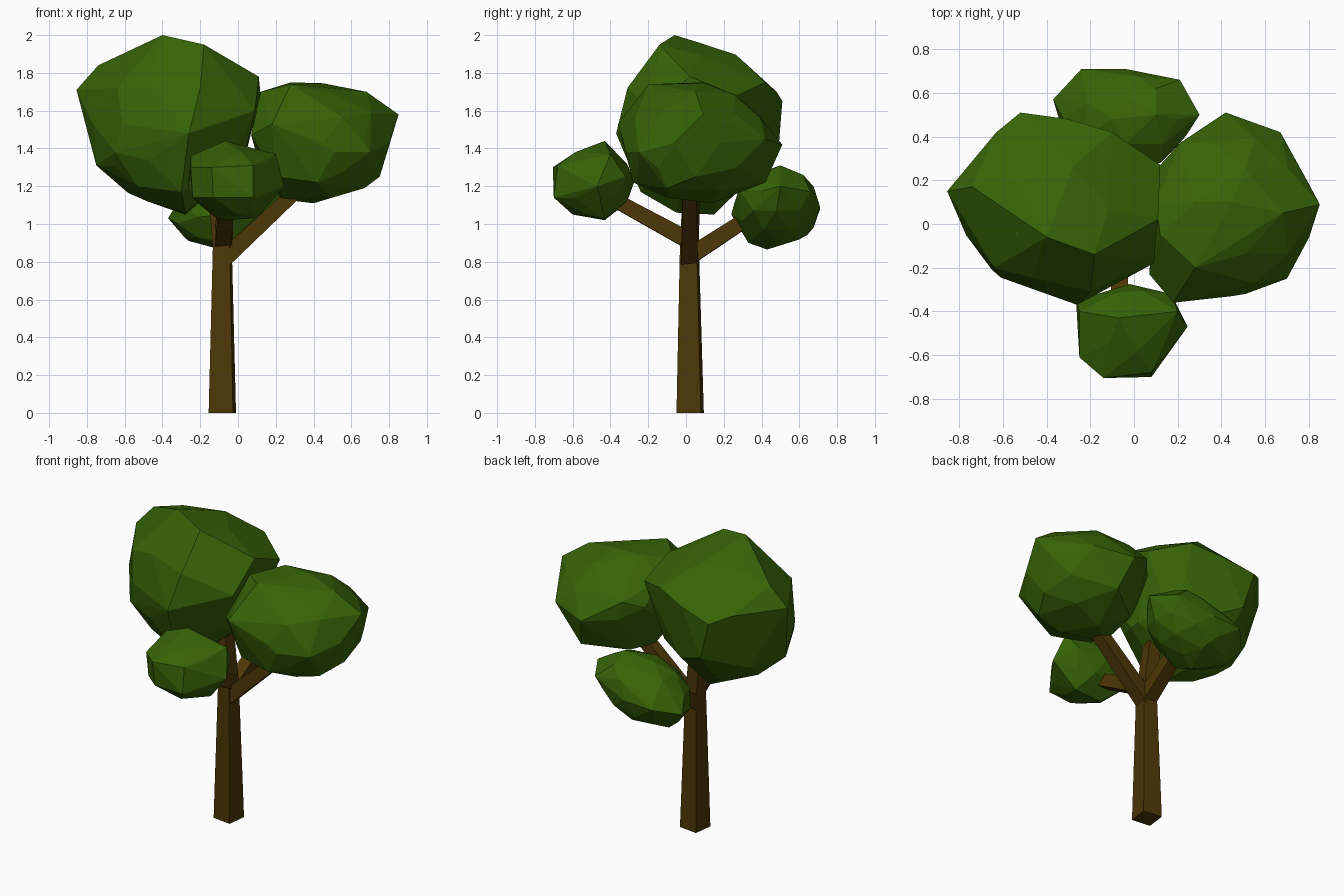
import bpy, bmesh, math
from mathutils import Vector, Matrix


def material(name, color):
    m = bpy.data.materials.new(name)
    m.diffuse_color = (*color, 1)
    return m


BARK = material("bark", (0.074, 0.038, 0.002))
LEAF = material("leaf", (0.038, 0.125, 0.002))


def finish(bm, name, mat):
    bmesh.ops.recalc_face_normals(bm, faces=bm.faces)
    me = bpy.data.meshes.new(name)
    bm.to_mesh(me)
    bm.free()
    me.materials.append(mat)
    bpy.context.collection.objects.link(bpy.data.objects.new(name, me))


def limb(name, path, roll=0):
    """Square tapered limb through (x, y, z, side) stations."""
    bm = bmesh.new()
    pts = [Vector(p[:3]) for p in path]
    d = (pts[-1] - pts[0]).normalized()
    if d.z > 0.95:
        u, v = Vector((1, 0, 0)), Vector((0, 1, 0))
    else:
        u = d.cross(Vector((0, 0, 1))).normalized()
        v = u.cross(d)
    rings = []
    for p, st in zip(pts, path):
        r = st[3] / math.sqrt(2)
        angles = [math.radians(45 + 90 * k + roll) for k in range(4)]
        rings.append([bm.verts.new(p + r * (math.cos(a) * u + math.sin(a) * v)) for a in angles])
    for a, b in zip(rings, rings[1:]):
        for i in range(4):
            bm.faces.new((a[i], a[(i + 1) % 4], b[(i + 1) % 4], b[i]))
    bm.faces.new(rings[0])
    bm.faces.new(rings[-1])
    finish(bm, name, BARK)


def hull(bm):
    res = bmesh.ops.convex_hull(bm, input=bm.verts)
    junk = {g for g in res["geom_interior"] + res["geom_unused"]
            if isinstance(g, bmesh.types.BMVert) and g.is_valid}
    bmesh.ops.delete(bm, geom=list(junk), context='VERTS')


def foliage(name, center, radii, corners, tilt=0):
    """Faceted clump: hull of a coarse ellipsoid and its outstanding corners."""
    bm = bmesh.new()
    bmesh.ops.create_icosphere(
        bm, subdivisions=2, radius=1,
        matrix=Matrix.Translation(center) @ Matrix.Rotation(tilt, 4, 'Y')
        @ Matrix.Diagonal((*radii, 1)))
    for c in corners:
        bm.verts.new(c)
    hull(bm)
    # merge crowded corners, then flatten nearly level facets
    bmesh.ops.remove_doubles(bm, verts=bm.verts, dist=0.05)
    hull(bm)
    bmesh.ops.dissolve_limit(bm, angle_limit=math.radians(6), verts=bm.verts, edges=bm.edges)
    finish(bm, name, LEAF)


# Trunk and branches
limb("trunk", [(-0.083, 0.022, 0, 0.13), (-0.083, 0.018, 0.88, 0.09),
               (-0.12, 0.03, 1.25, 0.08)], roll=-7)
limb("right_branch", [(-0.08, 0.018, 0.81, 0.09), (0.36, 0.02, 1.22, 0.07)])
limb("front_branch", [(-0.08, 0.02, 0.91, 0.09), (-0.06, -0.42, 1.15, 0.075)])
limb("back_branch", [(-0.08, 0.02, 0.83, 0.09), (-0.06, 0.42, 1.09, 0.075)])

# Foliage clumps
foliage("left_foliage", (-0.35, 0.07, 1.53), (0.44, 0.39, 0.43), [
    (-0.855, 0.15, 1.71), (-0.74, 0.17, 1.84), (-0.4, -0.06, 2.0), (-0.18, -0.14, 1.95),
    (-0.2, 0.22, 1.88), (0.11, 0.02, 1.78), (0.12, 0.27, 1.68), (-0.52, 0.51, 1.65),
    (-0.63, 0.42, 1.7), (-0.3, 0.48, 1.7), (-0.1, 0.42, 1.75), (-0.2, -0.31, 1.72),
    (-0.26, -0.37, 1.48), (-0.65, -0.21, 1.38), (-0.64, -0.2, 1.72), (-0.75, 0.02, 1.31),
    (-0.48, -0.02, 1.12), (-0.28, 0.15, 1.05), (-0.45, 0.49, 1.4), (0.09, -0.18, 1.6),
    (-0.28, -0.05, 1.06), (-0.3, -0.24, 1.17), (0.02, 0.0, 1.3), (-0.53, -0.15, 1.2)])
foliage("right_foliage", (0.45, 0.06, 1.43), (0.37, 0.39, 0.3), [
    (0.28, -0.2, 1.74), (0.28, 0.1, 1.75), (0.45, 0.1, 1.745), (0.68, 0.05, 1.7),
    (0.85, 0.09, 1.58), (0.42, 0.51, 1.42), (0.67, 0.42, 1.45), (0.21, 0.37, 1.55),
    (0.18, -0.36, 1.53), (0.07, -0.23, 1.47), (0.7, -0.25, 1.38), (0.51, -0.32, 1.38),
    (0.12, -0.05, 1.7), (0.75, 0.05, 1.25), (0.4, 0.14, 1.11), (0.23, 0.0, 1.13),
    (0.12, 0.27, 1.5), (0.48, 0.42, 1.22), (0.42, -0.28, 1.22), (0.1, 0.1, 1.64),
    (0.24, 0.25, 1.18), (0.5, -0.1, 1.14), (0.67, -0.1, 1.19), (0.2, -0.25, 1.25)])
foliage("front_foliage", (-0.02, -0.48, 1.22), (0.22, 0.205, 0.19), [
    (-0.265, -0.35, 1.19), (-0.25, -0.4, 1.36), (-0.07, -0.43, 1.44), (0.2, -0.4, 1.37),
    (0.245, -0.47, 1.2), (-0.14, -0.705, 1.3), (0.08, -0.7, 1.14), (-0.25, -0.61, 1.3),
    (-0.24, -0.6, 1.14), (-0.13, -0.69, 1.14), (0.08, -0.68, 1.31), (0.17, -0.32, 1.25),
    (0.1, -0.43, 1.03), (-0.1, -0.43, 1.02), (-0.05, -0.27, 1.22), (0, -0.6, 1.05),
    (-0.2, -0.33, 1.1)])
foliage("back_foliage", (-0.04, 0.48, 1.09), (0.31, 0.23, 0.195), [
    (-0.37, 0.57, 1.03), (-0.24, 0.71, 1.08), (0.21, 0.66, 1.17), (0.3, 0.5, 1.2),
    (0.1, 0.5, 1.31), (-0.09, 0.43, 0.865), (-0.26, 0.55, 0.91), (0.12, 0.28, 1.18),
    (-0.08, 0.24, 1.05), (0.1, 0.62, 1.26), (-0.05, 0.64, 0.94), (0.2, 0.6, 1.08),
    (0.1, 0.45, 0.95), (-0.05, 0.33, 0.9)], tilt=-0.3)
